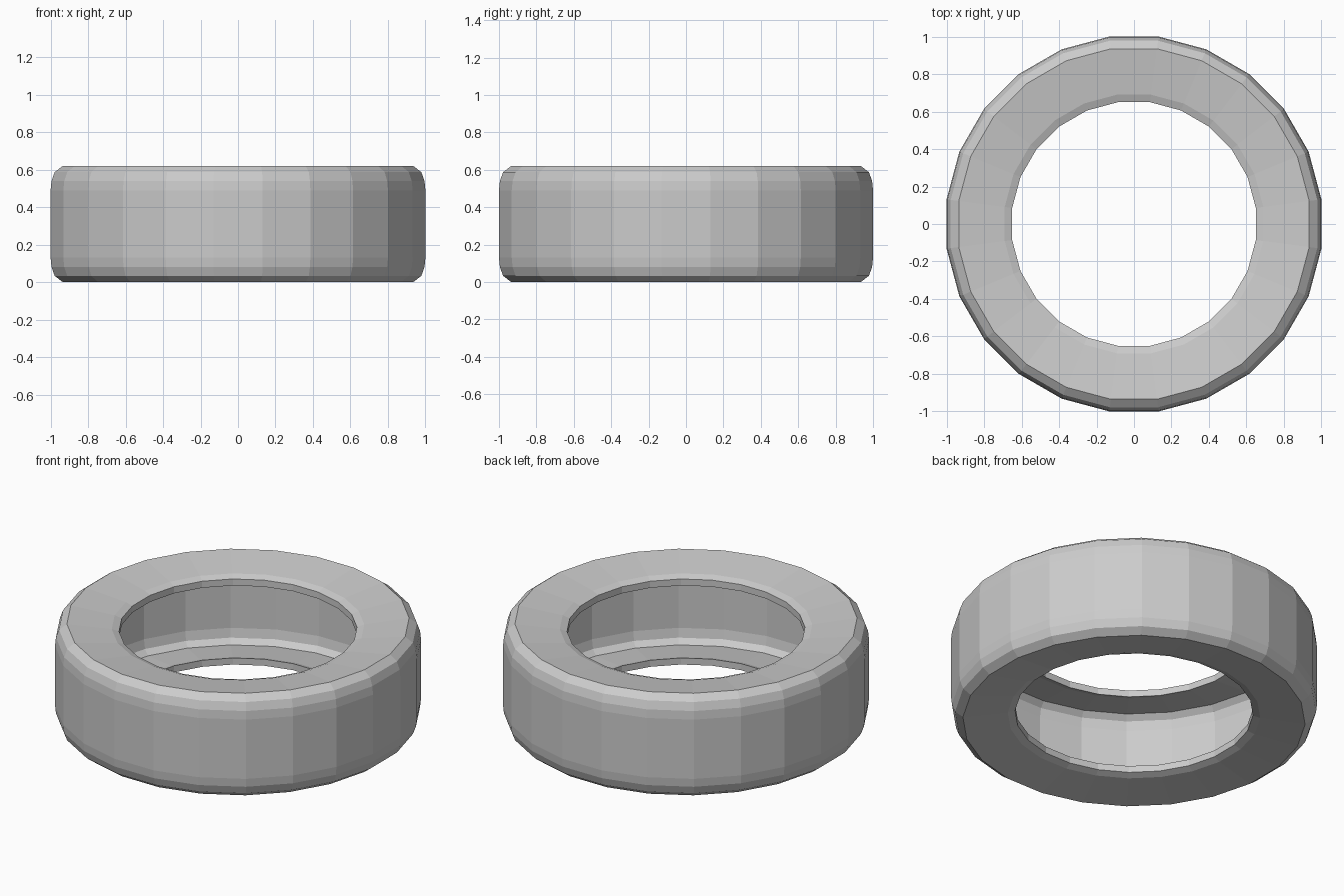
import bpy, bmesh
from math import cos, sin, pi

if "Cube" in bpy.data.objects:
    bpy.data.objects.remove(bpy.data.objects["Cube"])

SIDES = 24
HEIGHT = 0.62
FLAT = cos(pi / SIDES)  # profile radii are measured to the middle of each flat

# Lower half of the hollow tyre section (radius, z): outer skin, from tread to lip
outer = [(1.0, 0.13), (0.995, 0.08), (0.978, 0.033), (0.935, 0.0), (0.69, 0.035), (0.65, 0.05)]
# Inner skin, from lip back to tread
inner = [(0.65, 0.09), (0.69, 0.077), (0.915, 0.045), (0.945, 0.075), (0.955, 0.13)]

lower = outer + inner
upper = [(r, HEIGHT - z) for r, z in reversed(lower)]
profile = lower + upper

# Sweep the closed section around the vertical axis
bm = bmesh.new()
rings = []
for i in range(SIDES):
    a = 2 * pi * (i + 0.5) / SIDES
    rings.append([bm.verts.new((r / FLAT * cos(a), r / FLAT * sin(a), z)) for r, z in profile])
n = len(profile)
for i in range(SIDES):
    r0, r1 = rings[i], rings[(i + 1) % SIDES]
    for j in range(n):
        k = (j + 1) % n
        bm.faces.new((r0[j], r0[k], r1[k], r1[j]))
bmesh.ops.recalc_face_normals(bm, faces=bm.faces)

mesh = bpy.data.meshes.new("tyre")
bm.to_mesh(mesh)
bm.free()
tyre = bpy.data.objects.new("tyre", mesh)
bpy.context.collection.objects.link(tyre)
